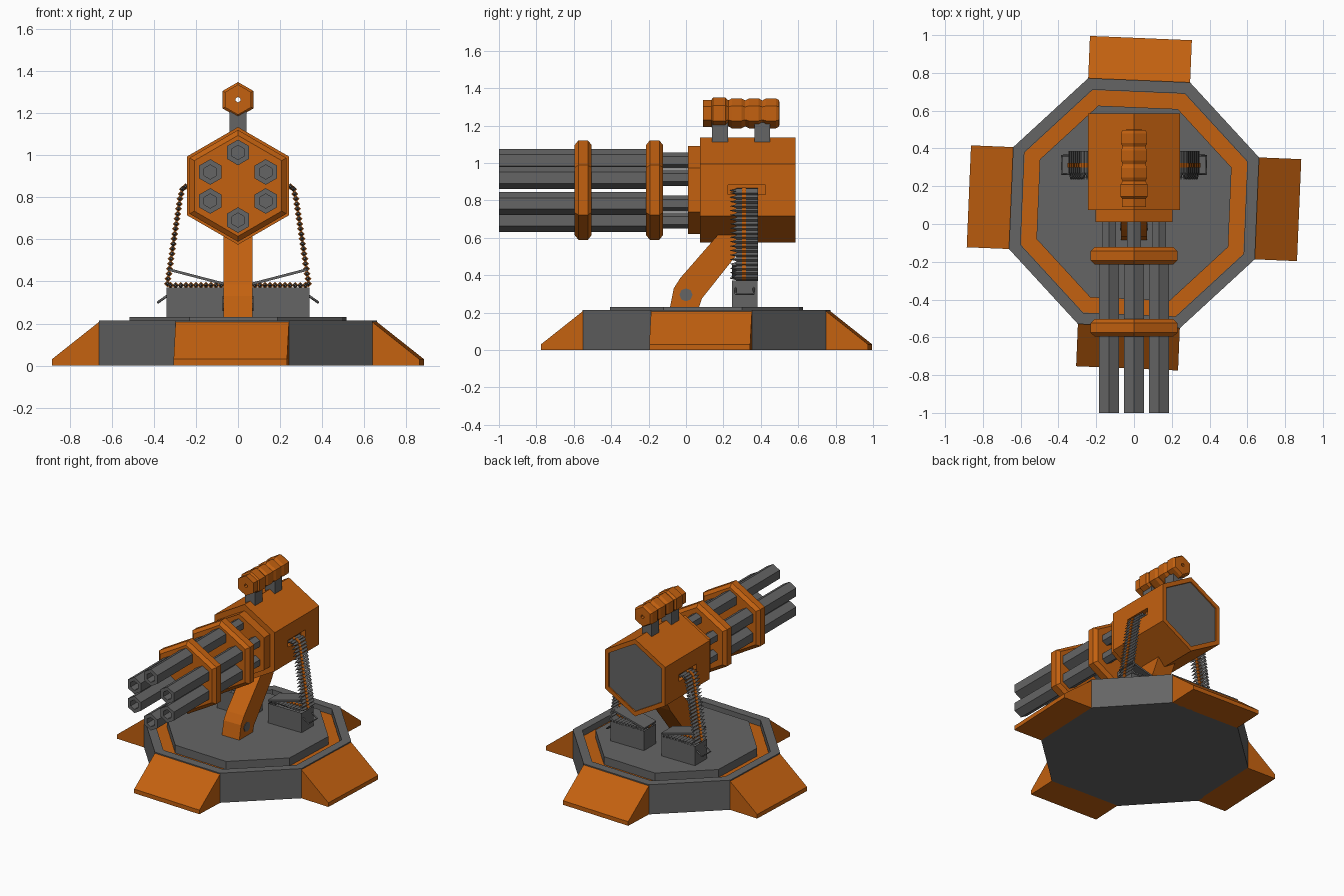
import bpy, bmesh
from math import cos, sin, pi, radians
from mathutils import Vector, Matrix

if "Cube" in bpy.data.objects:
    bpy.data.objects.remove(bpy.data.objects["Cube"])

def material(name, rgb):
    m = bpy.data.materials.new(name)
    m.diffuse_color = (*rgb, 1)
    m.use_nodes = True
    m.node_tree.nodes["Principled BSDF"].inputs["Base Color"].default_value = m.diffuse_color
    return m

ORANGE = material("orange_paint", (0.55, 0.12, 0.005))
GREY = material("gunmetal", (0.13, 0.13, 0.13))

def finish(name, bm, mat):
    bmesh.ops.recalc_face_normals(bm, faces=bm.faces)
    me = bpy.data.meshes.new(name)
    bm.to_mesh(me)
    bm.free()
    me.materials.append(mat)
    ob = bpy.data.objects.new(name, me)
    bpy.context.collection.objects.link(ob)
    return ob

def spin(bm, profile, sides, centre, axis='Y', start=pi / 2, closed=False):
    """Faceted lathe: profile of (radius, position along axis)."""
    rings = []
    for r, t in profile:
        ring = []
        for i in range(sides if r > 0 else 1):
            a = start + 2 * pi * i / sides
            u, v = r * cos(a), r * sin(a)
            p = (u, t, v) if axis == 'Y' else (u, v, t)
            ring.append(bm.verts.new(Vector(p) + Vector(centre)))
        rings.append(ring)
    pairs = list(zip(rings, rings[1:])) + ([(rings[-1], rings[0])] if closed else [])
    for a, b in pairs:
        if len(a) == 1 or len(b) == 1:
            bm.faces.new(b if len(a) == 1 else a)   # flat cap
            continue
        for i in range(sides):
            j = (i + 1) % sides
            bm.faces.new((a[i], a[j], b[j], b[i]))

def lathe(name, profile, sides, centre, mat, **kw):
    bm = bmesh.new()
    spin(bm, profile, sides, centre, **kw)
    # drop the loose centre points of flat caps
    bmesh.ops.delete(bm, geom=[v for v in bm.verts if not v.link_faces], context='VERTS')
    return finish(name, bm, mat)

def solid(name, pts, vec, mat, matrix=None):
    """Extrude a planar polygon along vec."""
    bm = bmesh.new()
    f = bm.faces.new([bm.verts.new(p) for p in pts])
    g = bmesh.ops.extrude_face_region(bm, geom=[f], use_keep_orig=True)
    bmesh.ops.translate(bm, verts=[v for v in g['geom'] if isinstance(v, bmesh.types.BMVert)], vec=vec)
    if matrix:
        bmesh.ops.transform(bm, matrix=matrix, verts=bm.verts)
    return finish(name, bm, mat)

def box(name, x0, x1, y0, y1, z0, z1, mat):
    return solid(name, [(x0, y0, z0), (x1, y0, z0), (x1, y1, z0), (x0, y1, z0)], (0, 0, z1 - z0), mat)

# Octagonal base with recessed ring and raised plate
BC, TWIST = (0, 0.11, 0), radians(-2.4)
oct_kw = dict(axis='Z', start=pi / 8 + TWIST)
lathe("base_drum", [(0, 0), (.705, 0), (.705, .215), (.64, .215), (.64, .165), (0, .165)], 8, BC, GREY, **oct_kw)
lathe("recess_ring", [(0, .16), (.638, .16), (.638, .172), (0, .172)], 8, BC, ORANGE, **oct_kw)
lathe("top_plate", [(0, .165), (.55, .165), (.55, .23), (0, .23)], 8, BC, GREY, **oct_kw)

# Four sloping feet
for k in range(4):
    m = Matrix.Translation(BC) @ Matrix.Rotation(TWIST + k * pi / 2, 4, 'Z')
    solid(f"foot_{k}", [(.645, -.27, 0), (.875, -.27, 0), (.875, -.27, .03), (.645, -.27, .212)],
          (0, .54, 0), ORANGE, m)

# Bent support arm and its pivot bolt
arm = [(-.086, .225), (.068, .225), (.085, .275), (.28, .52), (.36, .66), (.21, .66), (.166, .61),
       (-.03, .385), (-.065, .33)]
solid("support_arm", [(-.07, y, z) for y, z in arm], (.14, 0, 0), ORANGE)
bolt = lathe("pivot_bolt", [(0, -.074), (.035, -.074), (.035, .074), (0, .074)], 8, (0, 0, 0), GREY)
bolt.data.transform(Matrix.Translation((0, 0, .295)) @ Matrix.Rotation(pi / 2, 4, 'Z'))

# Hexagonal housing, rear recess and feed slots
GC = (0, 0, .855)
housing = lathe("gun_housing", [(0, .075), (.28, .075), (.28, .585), (.245, .585), (.245, .565), (0, .565)],
                6, GC, ORANGE)
for s in (-1, 1):
    cut = box("slot_cutter", s * .21, s * .26, .225, .425, .832, .882, ORANGE)
    cut.hide_render = True
    mod = housing.modifiers.new("slot", 'BOOLEAN')
    mod.operation, mod.solver, mod.object = 'DIFFERENCE', 'EXACT', cut
    bpy.context.view_layer.objects.active = housing
    bpy.ops.object.modifier_apply(modifier=mod.name)
    bpy.data.objects.remove(cut)
lathe("rear_panel", [(0, .56), (.244, .56), (.244, .577), (0, .577)], 6, GC, GREY)
lathe("housing_collar", [(0, .01), (.235, .01), (.235, .08), (0, .08)], 6, GC, ORANGE)

# Six barrels with hollow muzzles
barrel = [(0, -.9), (.034, -.9), (.034, -1), (.061, -1), (.061, -.14), (.043, -.14), (.043, .02), (0, .02)]
spots = [(0, 1.014), (0, .692)] + [(s * .132, z) for s in (-1, 1) for z in (.921, .783)]
for i, (x, z) in enumerate(spots):
    lathe(f"barrel_{i}", barrel, 6, (x, 0, z), GREY)

# Chamfered barrel clamps
for i, y in enumerate((-.55, -.168)):
    lathe(f"barrel_clamp_{i}", [(0, y - .046), (.24, y - .046), (.266, y - .025), (.266, y + .025),
                                (.24, y + .046), (0, y + .046)], 6, GC, ORANGE)

# Segmented sight on two posts
sight = [(.013, .09), (.072, .09), (.072, .135), (.084, .145), (.084, .21), (.072, .222)]
for k in range(3):
    y = .225 + k * .0917
    sight += [(.07, y + .002), (.08, y + .02), (.08, y + .072), (.07, y + .09)]
sight += [(.013, .5)]
lathe("sight_tube", sight, 6, (0, 0, 1.265), ORANGE, closed=True)
for i, y in enumerate((.14, .365)):
    box(f"sight_post_{i}", -.04, .04, y, y + .085, 1.1, 1.215, GREY)

def belt_points(path, pitch):
    """Evenly spaced points along a polyline."""
    out, carry = [], 0
    for a, b in zip(path, path[1:]):
        a, b = Vector(a), Vector(b)
        d = carry
        while d < (b - a).length:
            out.append(a.lerp(b, d / (b - a).length))
            d += pitch
        carry = d - (b - a).length
    return out

# Ammunition boxes, lids, handles and belts on both sides
for s, side in ((1, "right"), (-1, "left")):
    bx = box(f"ammo_box_{side}", s * .07, s * .34, .245, .382, .225, .372, GREY)
    bm = bmesh.new()
    bm.from_mesh(bx.data)
    top = max(bm.faces, key=lambda f: f.calc_center_median().z)
    bmesh.ops.inset_region(bm, faces=[top], thickness=.01)
    bmesh.ops.translate(bm, verts=top.verts, vec=(0, 0, -.04))
    bm.to_mesh(bx.data)
    bm.free()
    solid(f"box_lid_{side}", [(s * x, .245, z) for x, z in ((.07, .383), (.335, .452), (.332, .464), (.067, .395))],
          (0, .137, 0), GREY)

    cu = bpy.data.curves.new(f"box_handle_{side}", 'CURVE')
    cu.dimensions, cu.bevel_depth, cu.bevel_resolution = '3D', .006, 0
    cu.use_fill_caps = True
    sp = cu.splines.new('POLY')
    pts = [(.335, .265, .333), (.382, .265, .3), (.382, .362, .3), (.335, .362, .333)]
    sp.points.add(len(pts) - 1)
    for p, (x, y, z) in zip(sp.points, pts):
        p.co = (s * x, y, z, 1)
    cu.materials.append(GREY)
    bpy.context.collection.objects.link(bpy.data.objects.new(cu.name, cu))

    rounds, links = bmesh.new(), bmesh.new()
    path = [(.225, .853), (.262, .85), (.275, .80), (.337, .382), (.07, .382)]
    for x, z in belt_points(path, .024):
        spin(rounds, [(.001, .235), (.007, .262), (.012, .272), (.012, .386), (.001, .386)], 4, (s * x, 0, z))
        spin(links, [(.004, .3), (.0165, .3), (.0165, .322), (.004, .322)], 4, (s * x, 0, z), closed=True)
    finish(f"belt_rounds_{side}", rounds, GREY)
    finish(f"belt_links_{side}", links, ORANGE)
